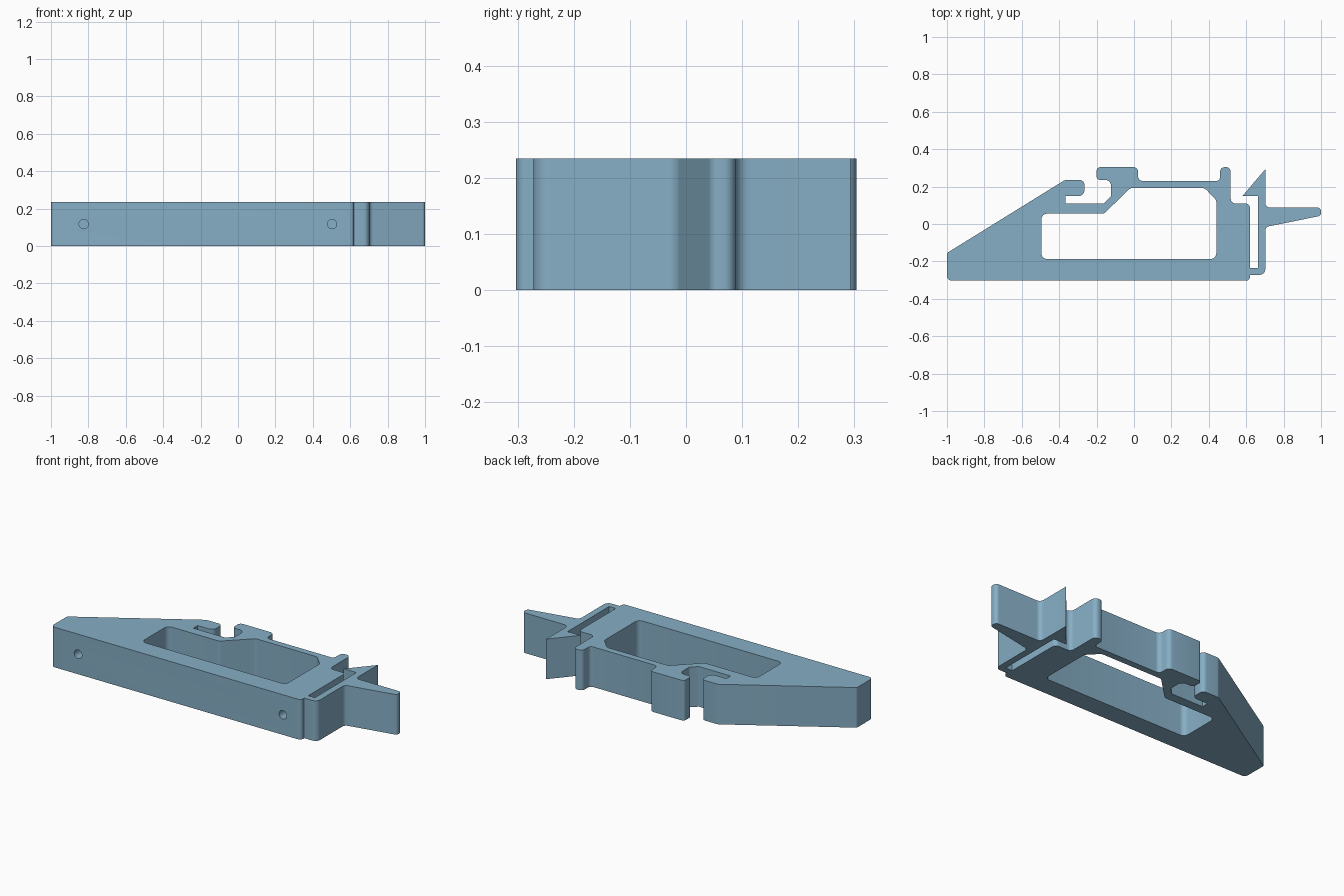
import bpy, bmesh, math
from mathutils import Vector

if "Cube" in bpy.data.objects:
    bpy.data.objects.remove(bpy.data.objects["Cube"])

HEIGHT = 0.235

paint = bpy.data.materials.new("steel blue")
paint.diffuse_color = (0.24, 0.425, 0.56, 1)
paint.use_nodes = True
paint.node_tree.nodes["Principled BSDF"].inputs["Base Color"].default_value = paint.diffuse_color


def fillet(corners, steps=6):
    """Round each (x, y, radius) corner with a tangent arc."""
    out = []
    n = len(corners)
    for i, (x, y, r) in enumerate(corners):
        p = Vector((x, y))
        if r == 0:
            out.append(p)
            continue
        a = (Vector(corners[i - 1][:2]) - p).normalized()
        b = (Vector(corners[(i + 1) % n][:2]) - p).normalized()
        half = a.angle(b) / 2
        centre = p + (a + b).normalized() * (r / math.sin(half))
        start = p + a * (r / math.tan(half)) - centre
        end = p + b * (r / math.tan(half)) - centre
        sweep = math.atan2(start.x * end.y - start.y * end.x, start.dot(end))
        for k in range(steps + 1):
            t = sweep * k / steps
            c, s = math.cos(t), math.sin(t)
            out.append(centre + Vector((start.x * c - start.y * s,
                                        start.x * s + start.y * c)))
    return out


def prism(name, corners, z0, z1):
    bm = bmesh.new()
    face = bm.faces.new([bm.verts.new((p.x, p.y, z0)) for p in fillet(corners)])
    top = bmesh.ops.extrude_face_region(bm, geom=[face])["geom"]
    bmesh.ops.translate(bm, vec=(0, 0, z1 - z0),
                        verts=[v for v in top if isinstance(v, bmesh.types.BMVert)])
    bmesh.ops.recalc_face_normals(bm, faces=bm.faces)
    mesh = bpy.data.meshes.new(name)
    bm.to_mesh(mesh)
    bm.free()
    mesh.materials.append(paint)
    obj = bpy.data.objects.new(name, mesh)
    bpy.context.collection.objects.link(obj)
    return obj


def cut(target, cutter):
    bpy.context.view_layer.objects.active = target
    mod = target.modifiers.new("cut", "BOOLEAN")
    mod.operation = "DIFFERENCE"
    mod.solver = "EXACT"
    mod.object = cutter
    bpy.ops.object.modifier_apply(modifier=mod.name)
    bpy.data.objects.remove(cutter)


# Outline, counter-clockwise: base, spring latch, rail hooks, sloping back
outline = [
    (-1, -0.303, 0.025), (0.62, -0.303, 0.02), (0.62, -0.272, 0),
    # latch arm with release tab and barb
    (0.702, -0.272, 0.03), (0.702, -0.016, 0.025), (1, 0.044, 0.018),
    (1, 0.088, 0.02), (0.702, 0.088, 0.025), (0.702, 0.293, 0),
    (0.58, 0.15, 0), (0.663, 0.15, 0), (0.663, -0.235, 0),
    # slot behind the latch and right shoulder
    (0.62, -0.235, 0), (0.62, 0.11, 0.025), (0.517, 0.11, 0.025),
    # right post, rail seat and left hook
    (0.517, 0.304, 0.025), (0.46, 0.304, 0.025), (0.46, 0.23, 0.02),
    (0.022, 0.23, 0.025), (0.022, 0.304, 0.025), (-0.2, 0.304, 0.02),
    (-0.2, 0.235, 0.02), (-0.123, 0.235, 0.03), (-0.123, 0.147, 0.015),
    (-0.16, 0.11, 0.01), (-0.367, 0.11, 0), (-0.367, 0.15, 0),
    # lip facing the hook, then the slope
    (-0.265, 0.15, 0.03), (-0.265, 0.235, 0.025), (-0.37, 0.235, 0.03),
    (-1, -0.155, 0.015),
]
bracket = prism("bracket_body", outline, 0, HEIGHT)

# Large window through the middle
window = [
    (-0.495, -0.187, 0.03), (0.44, -0.187, 0.03), (0.44, 0.128, 0.03),
    (0.378, 0.192, 0.03), (-0.02, 0.192, 0.03), (-0.16, 0.055, 0.03),
    (-0.495, 0.055, 0.03),
]
cut(bracket, prism("window_cutter", window, -0.1, HEIGHT + 0.1))

# Blind screw holes in the front
for x in (-0.825, 0.503):
    bpy.ops.mesh.primitive_cylinder_add(
        vertices=24, radius=0.025, depth=0.2,
        location=(x, -0.303, HEIGHT / 2), rotation=(math.pi / 2, 0, 0))
    cut(bracket, bpy.context.object)

# Smooth fillets, crisp edges
bpy.ops.object.select_all(action="DESELECT")
bracket.select_set(True)
bpy.context.view_layer.objects.active = bracket
bpy.ops.object.shade_smooth_by_angle(angle=math.radians(30))
